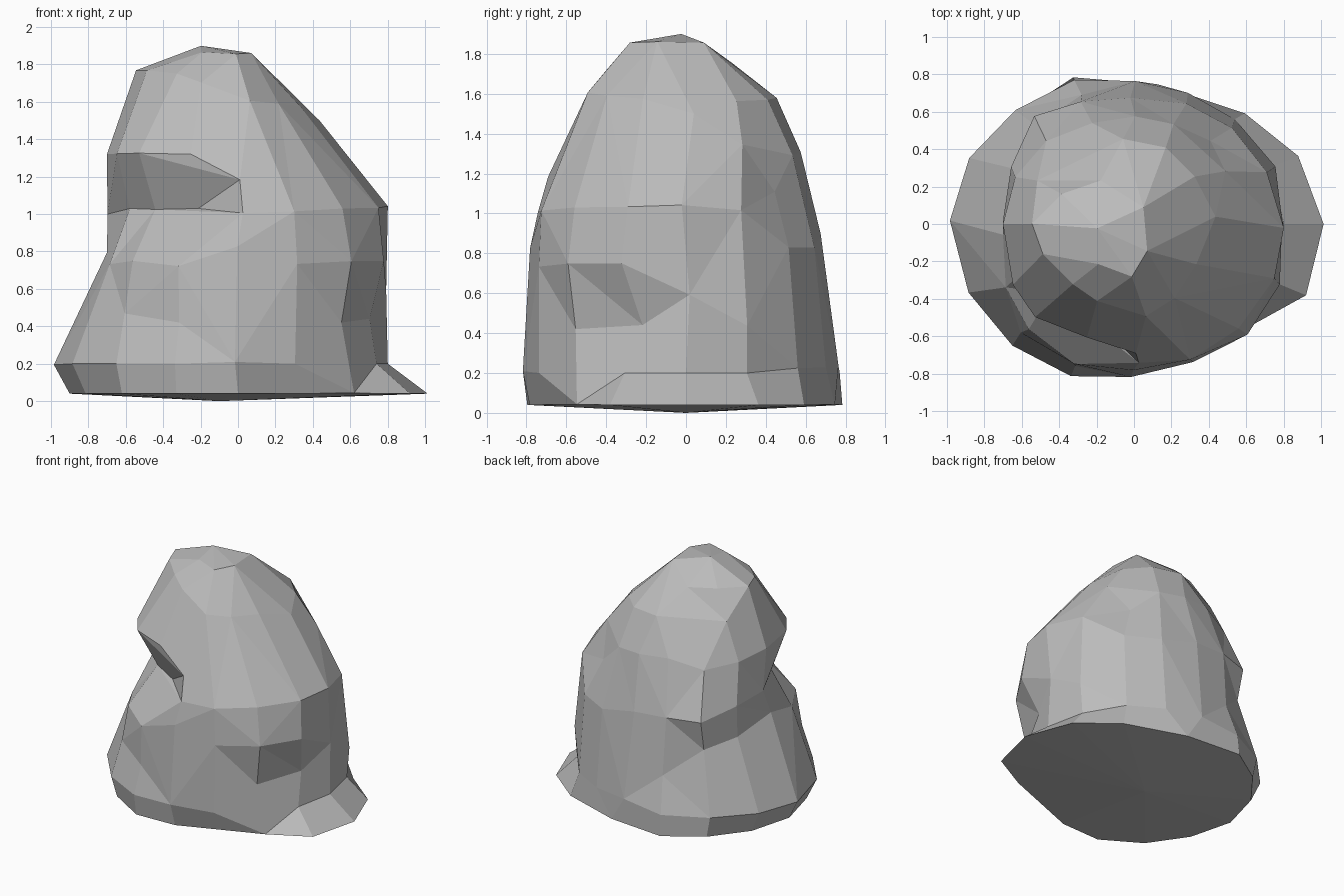
import bpy
import bmesh
from math import cos, sin, exp, tau, radians, remainder

old = bpy.data.objects.get("Cube")
if old:
    bpy.data.objects.remove(old, do_unlink=True)

# Single stone colour
stone = bpy.data.materials.new("grey stone")
stone.use_nodes = True
grey = (0.5, 0.5, 0.5, 1)
stone.diffuse_color = grey
stone.node_tree.nodes["Principled BSDF"].inputs["Base Color"].default_value = grey

# Body profile: height, then reach towards +x, +y, -x and -y
PROFILE = [
    (0.04, 1.0, 0.76, 0.9, 0.78),
    (0.2, 0.8, 0.77, 0.99, 0.81),
    (0.42, 0.78, 0.74, 0.88, 0.81),
    (0.6, 0.78, 0.72, 0.8, 0.8),
    (0.75, 0.8, 0.7, 0.75, 0.79),
    (0.9, 0.8, 0.67, 0.73, 0.77),
    (1.03, 0.81, 0.64, 0.72, 0.75),
    (1.18, 0.7, 0.61, 0.71, 0.69),
    (1.32, 0.58, 0.57, 0.7, 0.64),
    (1.57, 0.37, 0.46, 0.62, 0.52),
    (1.77, 0.16, 0.23, 0.55, 0.37),
    (1.86, 0.08, 0.08, 0.31, 0.27),
]

# Lumps (positive) and hollows (negative): angle, height, depth
LUMPS = [
    (65, 0.05, -0.05),
    (116, 0.08, 0.08),
    (240, 0.1, 0.09),
    (305, 0.0, -0.1),
    (338, 0.0, 0.05),
    (18, 0.48, 0.06),
    (325, 0.78, 0.07),
    (340, 0.42, -0.06),
    (295, 0.95, 0.03),
    (235, 0.68, 0.05),
    (240, 1.04, -0.22),
    (208, 1.02, -0.1),
    (172, 0.8, -0.06),
    (222, 1.36, 0.08),
    (45, 1.1, -0.09),
    (133, 0.93, 0.11),
    (135, 1.6, -0.05),
]
SPOKES = 16
SPREAD = radians(20)
RISE = 0.15


def lumpiness(angle, z):
    total = 0
    for at, height, depth in LUMPS:
        turn = remainder(angle - radians(at), tau) / SPREAD
        total += depth * exp(-turn ** 2 - ((z - height) / RISE) ** 2)
    return total


def outline(z, right, back, left, front):
    """One ring of the rock: four joined quarter ellipses plus lumps."""
    loop = []
    for i in range(SPOKES):
        angle = tau * i / SPOKES
        c, s = cos(angle), sin(angle)
        reach_x = right if c > 0 else left
        reach_y = back if s > 0 else front
        radius = ((c / reach_x) ** 2 + (s / reach_y) ** 2) ** -0.5
        radius += lumpiness(angle, z)
        loop.append(bm.verts.new((radius * c, radius * s, z)))
    return loop


def cap(loop, tip):
    centre = bm.verts.new(tip)
    for a, b in zip(loop, loop[1:] + loop[:1]):
        bm.faces.new((a, b, centre))


# Skin the outlines, then close the crown and the underside
bm = bmesh.new()
rings = [outline(*level) for level in PROFILE]
for low, high in zip(rings, rings[1:]):
    for i in range(SPOKES):
        bm.faces.new((low[i - 1], low[i], high[i], high[i - 1]))
cap(rings[-1], (-0.18, -0.04, 1.9))
cap(rings[0], (-0.1, 0, 0))
bmesh.ops.recalc_face_normals(bm, faces=bm.faces)

mesh = bpy.data.meshes.new("boulder")
bm.to_mesh(mesh)
bm.free()
mesh.materials.append(stone)
boulder = bpy.data.objects.new("boulder", mesh)
bpy.context.collection.objects.link(boulder)

# Merge small facets into large irregular chipped planes
chip = boulder.modifiers.new("chipped planes", "DECIMATE")
chip.ratio = 0.48
